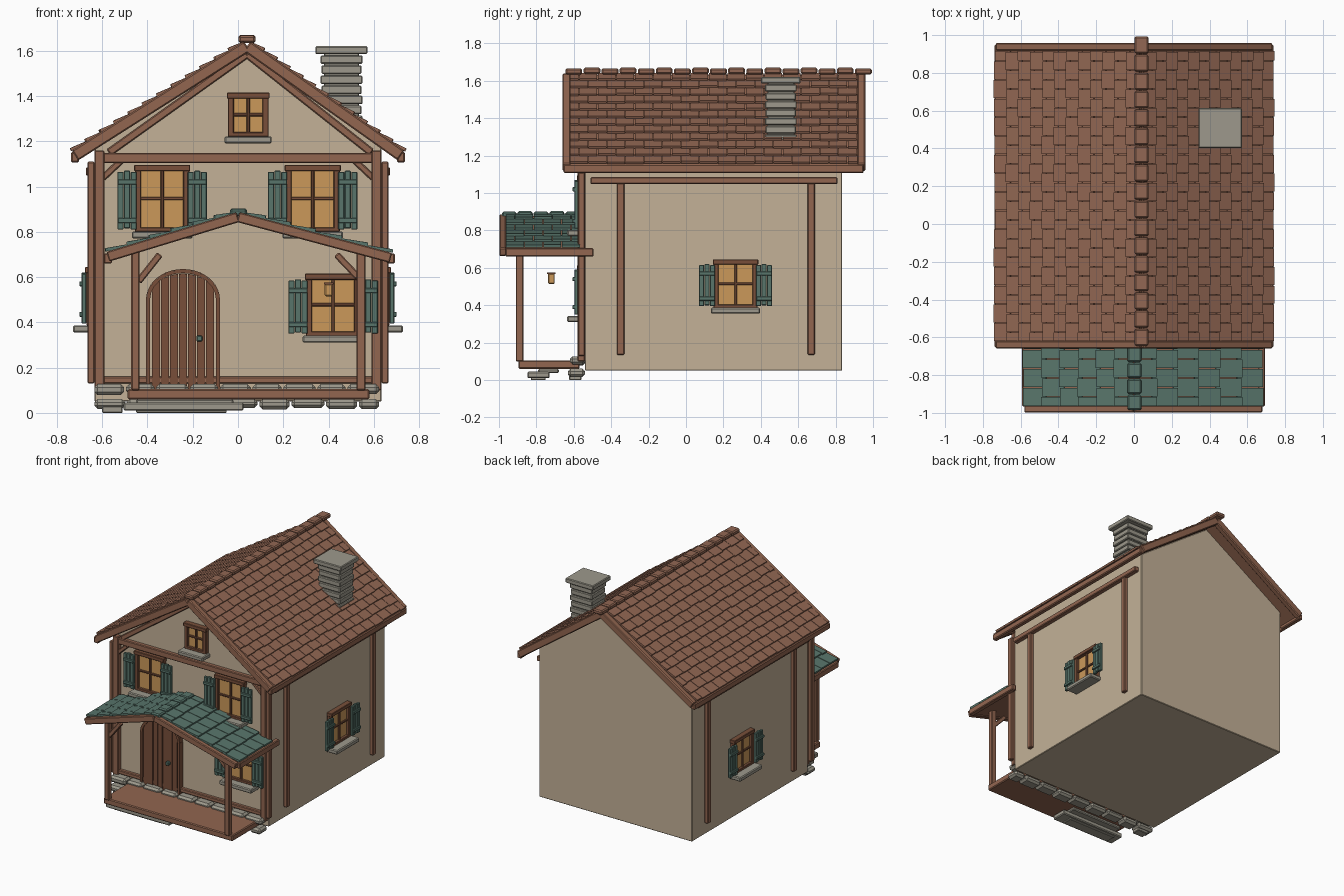
import bpy, bmesh, math, random
from mathutils import Matrix

random.seed(4)
if "Cube" in bpy.data.objects:
    bpy.data.objects.remove(bpy.data.objects["Cube"])


def material(name, rgb):
    lin = [((c / 255 + 0.055) / 1.055) ** 2.4 for c in rgb] + [1]
    m = bpy.data.materials.new(name)
    m.use_nodes = True
    m.diffuse_color = lin
    m.node_tree.nodes["Principled BSDF"].inputs["Base Color"].default_value = lin
    return m


PLASTER = material("plaster", (195, 177, 151))
TIMBER = material("timber", (146, 102, 80))
DARK = material("dark wood", (120, 79, 58))
ROOF = material("roof tile", (146, 103, 83))
GREEN = material("green paint", (88, 117, 107))
STONE = material("stone", (157, 153, 140))
GLASS = material("amber glass", (203, 153, 90))


def finish(name, mat, bm, bevel=0.0):
    bmesh.ops.recalc_face_normals(bm, faces=bm.faces)
    me = bpy.data.meshes.new(name)
    bm.to_mesh(me)
    bm.free()
    me.materials.append(mat)
    ob = bpy.data.objects.new(name, me)
    bpy.context.collection.objects.link(ob)
    if bevel:
        mod = ob.modifiers.new("soft edges", "BEVEL")
        mod.width = bevel
        mod.segments = 1
    return ob


def make(name, mat, blocks, bevel=0.0, place=Matrix()):
    """One object from a list of unit-cube transforms."""
    bm = bmesh.new()
    for b in blocks:
        bmesh.ops.create_cube(bm, size=1, matrix=place @ b)
    return finish(name, mat, bm, bevel)


def box(x0, x1, y0, y1, z0, z1):
    return (Matrix.Translation(((x0 + x1) / 2, (y0 + y1) / 2, (z0 + z1) / 2))
            @ Matrix.Diagonal((x1 - x0, y1 - y0, z1 - z0, 1)))


def beam(p, q, y0, y1, t):
    """Slanted bar between two (x, z) points."""
    dx, dz = q[0] - p[0], q[1] - p[1]
    mid = Matrix.Translation(((p[0] + q[0]) / 2, (y0 + y1) / 2, (p[1] + q[1]) / 2))
    return (mid @ Matrix.Rotation(-math.atan2(dz, dx), 4, "Y")
            @ Matrix.Diagonal((math.hypot(dx, dz), y1 - y0, t, 1)))


def prism(name, mat, pts, y0, y1, bevel=0.0):
    bm = bmesh.new()
    face = bm.faces.new([bm.verts.new((x, y0, z)) for x, z in pts])
    ext = bmesh.ops.extrude_face_region(bm, geom=[face])["geom"]
    verts = [v for v in ext if isinstance(v, bmesh.types.BMVert)]
    bmesh.ops.translate(bm, verts=verts, vec=(0, y1 - y0, 0))
    return finish(name, mat, bm, bevel)


def tiles(name, mat, eave, apex, y0, y1, rows, width, lift):
    """Overlapping staggered tiles on one slope."""
    dx, dz = apex[0] - eave[0], apex[1] - eave[1]
    length = math.hypot(dx, dz)
    sign = 1 if dx > 0 else -1
    nx, nz = -dz / length * sign, abs(dx) / length

    def at(t, h):
        return eave[0] + dx * t + nx * h, eave[1] + dz * t + nz * h

    out = []
    for r in range(rows):
        y = y0 - (r % 2) * width / 2
        while y < y1 - 0.01:
            a, b = max(y, y0), min(y + width, y1)
            if b - a > 0.01:
                slip = random.uniform(-0.004, 0.004) / length
                low = at(r / rows + slip, lift + 0.016)
                high = at(min((r + 1.2) / rows, 1), lift + 0.002)
                out.append(beam(low, high, a + 0.002, b - 0.002, 0.014))
            y += width
    make(name, mat, out)


def ridge(name, mat, x, z, y0, y1, count, w):
    step = (y1 - y0) / count
    make(name, mat, [box(x - w / 2, x + w / 2, y0 + i * step, y0 + (i + 0.93) * step,
                         z - 0.018 + 0.003 * (i % 2), z + 0.015 + 0.003 * (i % 2))
                     for i in range(count)], 0.008)


# House body
W, FRONT, BACK = 0.634, -0.54, 0.835
prism("house_walls", PLASTER, [(-W, 0.05), (W, 0.05), (W, 1.18), (0.04, 1.6), (-W, 1.18)],
      FRONT, BACK, 0.004)

# Front timber frame
frame = [box(s * W - 0.022 - s * 0.022, s * W + 0.022 - s * 0.022, -0.58, FRONT, 0.1, 1.16)
         for s in (-1, 1)]
frame += [box(-0.6, 0.6, -0.575, FRONT, 1.104, 1.148), box(-0.6, 0.6, -0.57, FRONT, 0.13, 0.16)]
for s in (-1, 1):
    frame.append(beam((s * 0.6, 1.035), (s * 0.515, 1.115), -0.57, FRONT, 0.028))
    frame.append(beam((s * 0.58 + 0.01, 1.15), (0.04, 1.585), -0.57, FRONT, 0.034))
make("front_timber_frame", TIMBER, frame, 0.005)

# Side wall timbers
side = []
for s in (-1, 1):
    x0, x1 = sorted((s * W, s * 0.665))
    side += [box(x0, x1, y, y + 0.04, 0.135, 1.06) for y in (-0.37, 0.65)]
    side.append(box(min(x0, s * 0.672), max(x1, s * 0.672), -0.51, 0.81, 1.048, 1.085))
    side.append(box(x0, x1, -0.578, FRONT, 0.13, 1.11))
make("side_timbers", TIMBER, side, 0.005)

# Main roof
APEX = (0.04, 1.62)
EAVES = {"right": (-0.72, 1.137), "left": (0.72, 1.137)}
barges, decks = [], []
for label, eave in EAVES.items():
    decks.append(beam(eave, APEX, -0.63, 0.93, 0.03))
    for y in (-0.66, 0.917):
        barges.append(beam(eave, APEX, y, y + 0.042, 0.052))
    x = eave[0]
    barges.append(box(x - 0.018, x + 0.018, -0.655, 0.95, 1.107, 1.152))
    tiles("roof_tiles_" + label, ROOF, eave, APEX, -0.622, 0.918, 12, 0.099, 0.016)
make("roof_deck", TIMBER, decks)
make("roof_barge_boards", TIMBER, barges, 0.006)
ridge("roof_ridge_caps", ROOF, 0.04, 1.652, -0.645, 1.0, 17, 0.075)

# Chimney
stack = [box(0.38, 0.535, 0.435, 0.58, 1.2, 1.6)]
for i in range(7):
    g, z = 0.004 * (i % 2), 1.275 + i * 0.0445
    stack.append(box(0.365 + g, 0.55 - g, 0.422 + g, 0.592 - g, z, z + 0.038))
stack.append(box(0.342, 0.572, 0.402, 0.613, 1.585, 1.62))
make("chimney", STONE, stack, 0.005)


# Windows with optional shutters
def window(name, place, u, w, z0, z1, shutters=True):
    h, t = w / 2, 0.027
    zm = (z0 + z1) / 2
    make(name + "_frame", DARK, [
        box(u - h, u - h + t, -0.035, 0, z0, z1), box(u + h - t, u + h, -0.035, 0, z0, z1),
        box(u - h, u + h, -0.035, 0, z0, z0 + 0.02),
        box(u - h - 0.004, u + h + 0.004, -0.042, 0, z1 - t, z1),
        box(u - 0.007, u + 0.007, -0.027, 0, z0, z1),
        box(u - h, u + h, -0.025, 0, zm - 0.007, zm + 0.007)], 0.003, place)
    make(name + "_glass", GLASS, [box(u - h + t, u + h - t, -0.015, 0, z0, z1 - t)], 0, place)
    make(name + "_sill", STONE, [box(u - h - 0.014, u + h + 0.014, -0.095, 0, z0 - 0.03, z0 + 0.002)],
         0.006, place)
    if shutters:
        out = []
        for s in (-1, 1):
            c = u + s * (h + 0.035)
            for k in (-1, 0, 1):
                d = 0.005 * ((k + s) % 2)
                out.append(box(c + k * 0.029 - 0.0135, c + k * 0.029 + 0.0135,
                               -0.057, -0.036, z0 + 0.01 + d, z1 - 0.03 + d))
            for z in (z0 + 0.05, z1 - 0.075):
                out.append(box(c - 0.042, c + 0.042, -0.067, -0.04, z - 0.011, z + 0.011))
        make(name + "_shutters", GREEN, out, 0.003, place)


on_front = Matrix.Translation((0, FRONT, 0))
on_left = Matrix.Translation((W, 0, 0)) @ Matrix.Rotation(math.pi / 2, 4, "Z")
on_right = Matrix.Translation((-W, 0, 0)) @ Matrix.Rotation(-math.pi / 2, 4, "Z")
window("upper_right_window", on_front, -0.335, 0.24, 0.8, 1.095)
window("upper_left_window", on_front, 0.33, 0.24, 0.8, 1.095)
window("porch_window", on_front, 0.42, 0.24, 0.34, 0.615)
window("gable_window", on_front, 0.045, 0.18, 1.22, 1.415, False)
window("left_side_window", on_left, 0.265, 0.235, 0.385, 0.645)
window("right_side_window", on_right, -0.265, 0.235, 0.385, 0.645)

# Arched plank door
DX, HALF, SPRING, RISE = -0.243, 0.155, 0.5, 0.127


def arch(x, half=HALF, rise=RISE):
    return SPRING + rise * math.sqrt(max(0, 1 - (x / half) ** 2))


planks = 7
pw = 2 * (HALF - 0.015) / planks
for i in range(planks):
    a = -HALF + 0.015 + i * pw + 0.002
    xs = [a + (pw - 0.004) * k / 3 for k in range(4)]
    pts = [(DX + xs[0], 0.1), (DX + xs[-1], 0.1)]
    pts += [(DX + x, arch(x) - 0.012) for x in reversed(xs)]
    prism(f"door_plank_{i + 1}", DARK, pts, -0.572 - 0.004 * (i % 2), FRONT)
curve = [(DX - HALF * math.cos(math.pi * k / 12), SPRING + RISE * math.sin(math.pi * k / 12))
         for k in range(13)]
curve = [(DX - HALF, 0.1)] + curve + [(DX + HALF, 0.1)]
make("door_surround", DARK, [beam(p, q, -0.58, FRONT, 0.018) for p, q in zip(curve, curve[1:])])
make("door_handle", GREEN, [box(-0.184, -0.157, -0.6, -0.57, 0.315, 0.342)], 0.005)

# Porch roof
P_APEX = (0.0, 0.865)
P_EAVES = {"right": (-0.575, 0.69), "left": (0.675, 0.685)}
barges, decks = [], []
for label, eave in P_EAVES.items():
    decks.append(beam(eave, P_APEX, -0.97, FRONT, 0.025))
    barges.append(beam(eave, P_APEX, -0.998, -0.962, 0.045))
    x = eave[0]
    barges.append(box(x - 0.018, x + 0.018, -0.965, -0.495, 0.66, 0.705))
    tiles("porch_tiles_" + label, GREEN, eave, P_APEX, -0.965, -0.56, 6, 0.1, 0.016)
make("porch_roof_deck", TIMBER, decks)
make("porch_barge_boards", TIMBER, barges, 0.005)
ridge("porch_ridge_caps", GREEN, 0.002, 0.885, -0.985, -0.56, 5, 0.075)

# Porch posts, braces, cross beam and floor
porch = [box(-0.472, -0.435, -0.91, -0.87, 0.1, 0.725), box(0.523, 0.563, -0.91, -0.87, 0.1, 0.72),
         beam((-0.44, 0.58), (-0.345, 0.7), -0.905, -0.875, 0.03),
         beam((0.53, 0.6), (0.435, 0.7), -0.905, -0.875, 0.03)]
make("porch_posts", TIMBER, porch, 0.005)
make("porch_floor", TIMBER, [box(-0.488, 0.58, -0.895, -0.57, 0.06, 0.105)], 0.006)
make("lantern", GLASS, [box(0.383, 0.418, -0.738, -0.702, 0.515, 0.57)], 0.005)
make("lantern_cap", DARK, [box(0.379, 0.422, -0.742, -0.698, 0.567, 0.576)])

# Stone steps and foundation
make("porch_steps", STONE, [box(-0.505, 0.025, -0.847, -0.73, 0.01, 0.045),
                            box(-0.45, -0.02, -0.79, -0.68, 0.037, 0.06)], 0.006)
stones = []
for row, z in enumerate((0.0, 0.066)):
    x = -0.635
    while x < 0.6:
        x2 = min(x + random.uniform(0.12, 0.16), 0.632)
        lift = random.uniform(0.016, 0.024)
        stones.append(box(x, x2 - 0.008, -0.632 + 0.012 * row, FRONT, z + lift - 0.005 * row, z + 0.061))
        x = x2
make("foundation_stones", STONE, stones, 0.014)
make("ground_contact_stones", STONE, [box(-0.6, -0.51, -0.625, -0.56, 0, 0.03),
                                      box(-0.45, -0.05, -0.83, -0.75, 0, 0.02)], 0.004)
